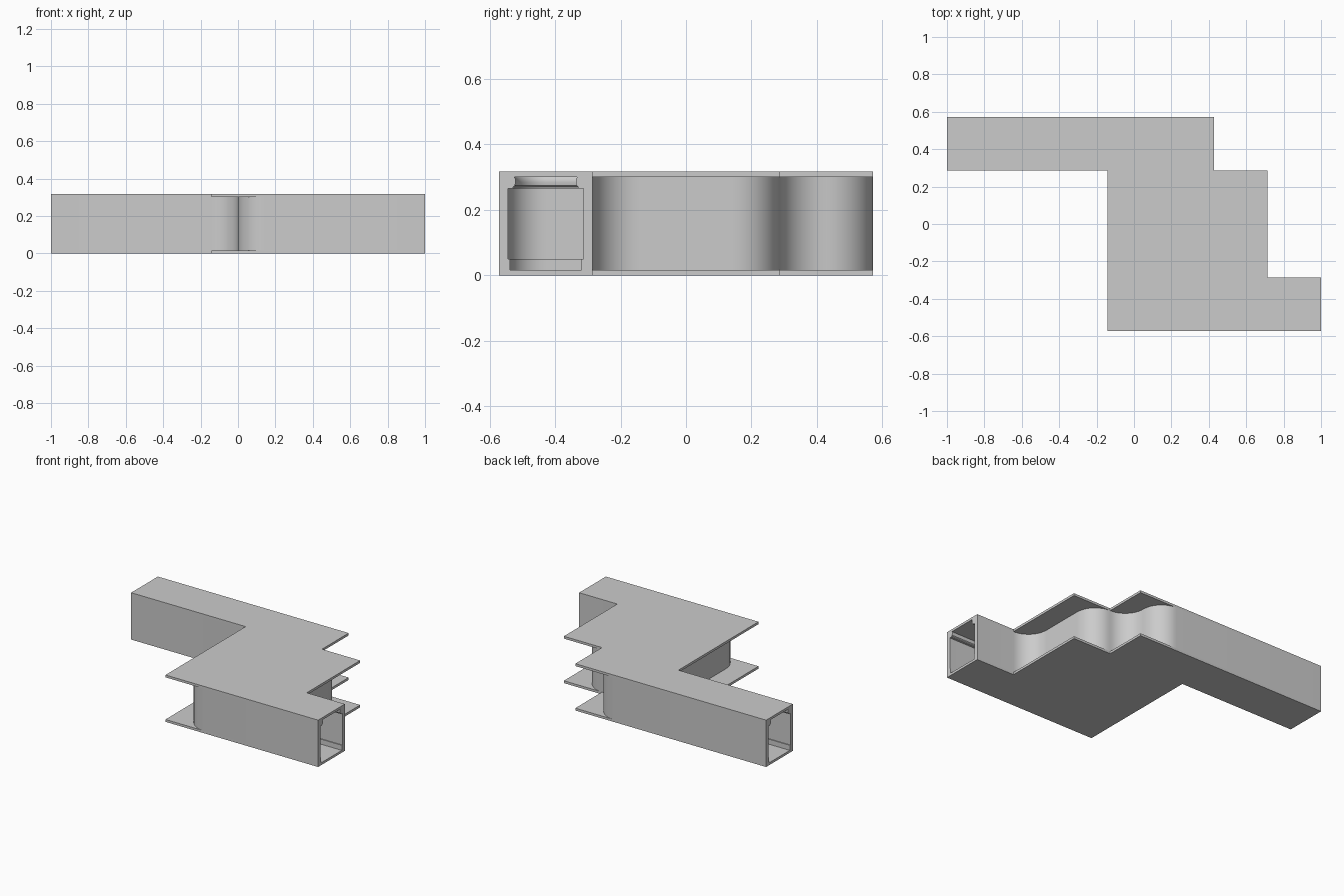
import bpy, bmesh
from math import pi, cos, sin, radians
from mathutils import Vector

if "Cube" in bpy.data.objects:
    bpy.data.objects.remove(bpy.data.objects["Cube"])

U = 1 / 7            # half a tile
H = 0.317            # full height
T = 0.016            # slab thickness


def make_object(name, bm, smooth=False):
    bmesh.ops.recalc_face_normals(bm, faces=bm.faces)
    me = bpy.data.meshes.new(name)
    bm.to_mesh(me)
    bm.free()
    ob = bpy.data.objects.new(name, me)
    bpy.context.collection.objects.link(ob)
    if smooth:
        bpy.ops.object.select_all(action='DESELECT')
        ob.select_set(True)
        bpy.context.view_layer.objects.active = ob
        bpy.ops.object.shade_smooth_by_angle(angle=radians(30))
    return ob


def slab(name, outline, z):
    bm = bmesh.new()
    face = bm.faces.new([bm.verts.new((x * U, y * U, z)) for x, y in outline])
    ext = bmesh.ops.extrude_face_region(bm, geom=[face])
    verts = [g for g in ext['geom'] if isinstance(g, bmesh.types.BMVert)]
    bmesh.ops.translate(bm, vec=(0, 0, T), verts=verts)
    return make_object(name, bm)


def trace(start, heading, steps, segments=12):
    """Follow straight runs (numbers) and quarter bends ('L' / 'R')."""
    pos, path = Vector(start) * U, []
    path.append((pos.copy(), heading))
    for step in steps:
        if step in ('L', 'R'):
            turn = 1 if step == 'L' else -1
            side = Vector((-sin(heading), cos(heading))) * turn
            centre = pos + side * U
            h0 = heading
            for i in range(1, segments + 1):
                heading = h0 + turn * pi / 2 * i / segments
                side = Vector((-sin(heading), cos(heading))) * turn
                pos = centre - side * U
                path.append((pos.copy(), heading))
        else:
            pos = pos + Vector((cos(heading), sin(heading))) * step * U
            path.append((pos.copy(), heading))
    return path


def sweep(name, path, profile):
    """Sweep (inward offset, height) profile to the left of the path."""
    bm = bmesh.new()
    rings = []
    for pos, h in path:
        side = Vector((-sin(h), cos(h)))
        rings.append([bm.verts.new((*(pos + side * d), z)) for d, z in profile])
    n = len(profile)
    for a, b in zip(rings, rings[1:]):
        for i in range(n):
            j = (i + 1) % n
            bm.faces.new((a[i], a[j], b[j], b[i]))
    bm.faces.new(rings[0])
    bm.faces.new(rings[-1])
    return make_object(name, bm, smooth=True)


# Floor and ceiling share the stepped outline
outline = [(-7, 4), (3, 4), (3, 2), (5, 2), (5, -2), (7, -2),
           (7, -4), (-1, -4), (-1, 2), (-7, 2)]
slab("floor", outline, 0)
slab("ceiling", outline, H - T)

# Wall section: flat outside, skirting and rounded cornice inside
wall_profile = [(0, T), (0, H - T), (0.046, H - T), (0.050, 0.295),
                (0.051, 0.285), (0.049, 0.275), (0.043, 0.270), (0.042, 0.265),
                (0.027, 0.265), (0.027, 0.050), (0.033, 0.050), (0.033, T)]

# The two winding corridor walls
sweep("front_wall", trace((-7, 2), 0, [6, 'R', 4, 'L', 6]), wall_profile)
sweep("back_wall", trace((7, -2), pi, [2, 'R', 2, 'L', 'R', 'L', 8]), wall_profile)
